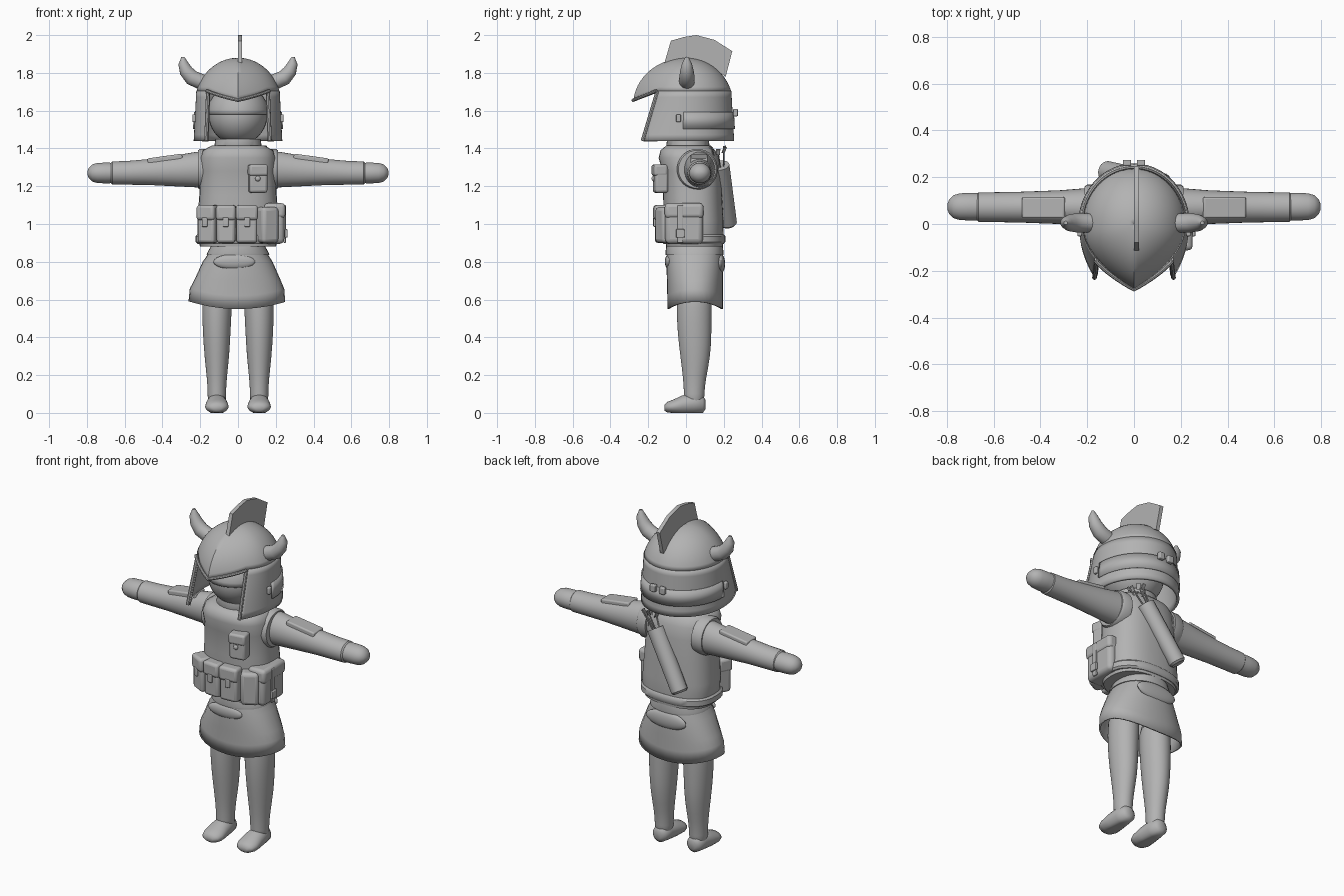
import bpy, bmesh, math
from mathutils import Vector, Matrix

if "Cube" in bpy.data.objects:
    bpy.data.objects.remove(bpy.data.objects["Cube"])

grey = bpy.data.materials.new("plain grey")
grey.use_nodes = True
COLOUR = (0.45, 0.45, 0.45, 1)
grey.diffuse_color = COLOUR
grey.node_tree.nodes["Principled BSDF"].inputs["Base Color"].default_value = COLOUR


def finish(name, bm, angle=40, solid=0, bevel=0, subdiv=0):
    bmesh.ops.recalc_face_normals(bm, faces=bm.faces[:])
    me = bpy.data.meshes.new(name)
    bm.to_mesh(me)
    bm.free()
    me.materials.append(grey)
    ob = bpy.data.objects.new(name, me)
    bpy.context.collection.objects.link(ob)
    if solid:
        m = ob.modifiers.new("thickness", "SOLIDIFY")
        m.thickness = solid
    if bevel:
        m = ob.modifiers.new("round edges", "BEVEL")
        m.width, m.segments = bevel, 3
    if subdiv:
        ob.modifiers.new("smooth", "SUBSURF").levels = subdiv
        ob.modifiers["smooth"].render_levels = subdiv
    bpy.ops.object.select_all(action="DESELECT")
    ob.select_set(True)
    bpy.context.view_layer.objects.active = ob
    bpy.ops.object.shade_smooth_by_angle(angle=math.radians(angle))
    return ob


def skin(bm, rows, closed=True, caps=True):
    n = len(rows[0])
    for a, b in zip(rows, rows[1:]):
        for i in range(n if closed else n - 1):
            j = (i + 1) % n
            bm.faces.new((a[i], a[j], b[j], b[i]))
    if caps:
        bm.faces.new(rows[0])
        bm.faces.new(rows[-1])


def loft(name, rings, axis=2, power=1.0, caps=True, shape=None, **kw):
    """Rings are (position on axis, centre 1, centre 2, radius 1, radius 2)."""
    bm, rows = bmesh.new(), []
    for p, c1, c2, r1, r2 in rings:
        row = []
        for k in range(32):
            a = math.tau * k / 32
            c, s = math.cos(a), math.sin(a)
            co = [c1 + r1 * math.copysign(abs(c) ** power, c),
                  c2 + r2 * math.copysign(abs(s) ** power, s)]
            co.insert(axis, p)
            row.append(bm.verts.new(shape(co) if shape else co))
        rows.append(row)
    skin(bm, rows, caps=caps)
    return finish(name, bm, **kw)


def tube(name, points, radii, ref=(0, 1, 0), n=16):
    bm, rows = bmesh.new(), []
    pts = [Vector(p) for p in points]
    for i, p in enumerate(pts):
        t = (pts[min(i + 1, len(pts) - 1)] - pts[max(i - 1, 0)]).normalized()
        u = t.cross(Vector(ref)).normalized()
        v = t.cross(u)
        rows.append([bm.verts.new(p + radii[i] * (u * math.cos(math.tau * k / n) + v * math.sin(math.tau * k / n)))
                     for k in range(n)])
    skin(bm, rows)
    return finish(name, bm)


def box(name, centre, size, yaw=0, tilt=0, bevel=0.015):
    bm = bmesh.new()
    bmesh.ops.create_cube(bm, size=1, matrix=Matrix.Diagonal((*size, 1)))
    bm.transform(Matrix.Translation(centre) @ Matrix.Rotation(math.radians(yaw), 4, "Z")
                 @ Matrix.Rotation(math.radians(tilt), 4, "Y"))
    return finish(name, bm, bevel=bevel)


def ball(name, centre, size, upper_only=False):
    bm = bmesh.new()
    bmesh.ops.create_uvsphere(bm, u_segments=32, v_segments=20, radius=1)
    if upper_only:
        bmesh.ops.delete(bm, geom=[v for v in bm.verts if v.co.z < -0.01], context="VERTS")
    bm.transform(Matrix.Translation(centre) @ Matrix.Diagonal((*size, 1)))
    return finish(name, bm, solid=0.01 if upper_only else 0)


# Helmet outline: u is 0 at the pointed front, 0.5 at the side, 1 at the back
def outline(u):
    a, s = abs(u), math.copysign(1, u)
    if a < 0.5:
        t = 1 - 2 * a
        return s * 0.23 * (1 - t ** 2.2), -0.28 * t
    ang = (a - 0.5) * math.pi
    return s * 0.23 * math.cos(ang), 0.25 * math.sin(ang)


CHEEK = 0.22


def brow(u):
    return 1.655 + 0.05 * min(abs(u) / CHEEK, 1)


def cheek_point(u, f, grow=1.0):
    x, y = outline(u)
    w = max(0, (0.5 - abs(u)) / (0.5 - CHEEK))
    k = 0.96 + 0.06 * f
    return x * k * grow, (y * k - 0.07 * f * w) * grow, brow(u) + (1.44 - brow(u)) * f


# Helmet shell with a face opening
bm = bmesh.new()
us = [i * CHEEK / 8 for i in range(9)] + [CHEEK + (1 - CHEEK) * i / 28 for i in range(1, 29)]
us = [-u for u in reversed(us[1:])] + us
rows = []
for i in range(15):
    row = []
    for u in us:
        phi = max(0.004, math.acos((brow(u) - 1.63) / 0.25) * i / 14)
        x, y = outline(u)
        row.append(bm.verts.new((x * math.sin(phi), y * math.sin(phi), 1.63 + 0.25 * math.cos(phi))))
    rows.append(row)
skin(bm, rows, closed=False, caps=False)
for side in (-1, 1):
    cols = [u for u in us if u * side >= CHEEK - 0.001]
    skin(bm, [[bm.verts.new(cheek_point(u, f / 8)) for u in cols] for f in range(9)],
         closed=False, caps=False)
bmesh.ops.remove_doubles(bm, verts=bm.verts[:], dist=0.0005)
finish("helmet_shell", bm, solid=0.016)

# Raised band round the back of the helmet
bm = bmesh.new()
skin(bm, [[bm.verts.new(cheek_point(0.48 + 1.04 * i / 40 if i <= 20 else -(1.52 - 1.04 * i / 40), f, 1.03))
           for i in range(41)] for f in (0.42, 0.76)], closed=False, caps=False)
finish("helmet_band", bm, solid=0.012)

# Trim along the brow and cheek edges
front = [u for u in us if abs(u) <= CHEEK + 0.001]
tube("brow_trim", [(*outline(u), brow(u)) for u in front], [0.009] * len(front), ref=(0, 0, 1), n=8)
for side, label in ((1, "left"), (-1, "right")):
    tube(label + "_cheek_trim", [cheek_point(side * CHEEK, f / 6) for f in range(7)], [0.01] * 7, n=8)
    box(label + "_helmet_buckle", (side * 0.03, 0.262, 1.59), (0.035, 0.025, 0.04), bevel=0.005)
    box(label + "_helmet_hinge", (side * 0.232, -0.04, 1.56), (0.02, 0.025, 0.04), bevel=0.005)
    # Horns
    tube(label + "_horn", [(side * x, 0.005, z) for x, z in
                           ((0.15, 1.74), (0.2, 1.755), (0.245, 1.775), (0.275, 1.81), (0.29, 1.85), (0.292, 1.885))],
         [0.04, 0.041, 0.041, 0.036, 0.026, 0.008])

# Crest
bm = bmesh.new()
crest = [(-0.115, 1.85), (-0.08, 1.97), (-0.01, 1.99), (0.055, 2.0), (0.15, 1.975),
         (0.245, 1.915), (0.21, 1.78), (0.13, 1.83), (0, 1.865)]
face = bm.faces.new([bm.verts.new((0, y, z)) for y, z in crest])
ext = bmesh.ops.extrude_face_region(bm, geom=[face])
bmesh.ops.translate(bm, verts=[g for g in ext["geom"] if isinstance(g, bmesh.types.BMVert)], vec=(0.022, 0, 0))
finish("helmet_crest", bm)

# Head
ball("head", (0, 0, 1.575), (0.155, 0.17, 0.155))
ball("face_visor", (0, 0, 1.58), (0.165, 0.182, 0.16), upper_only=True)
loft("neck_collar", [(1.34, 0, 0.015, 0.13, 0.125), (1.4, 0, 0.01, 0.115, 0.11),
                     (1.41, 0, 0.01, 0.125, 0.115), (1.45, 0, 0.01, 0.12, 0.11)])

# Vest
loft("vest", [(0.88, 0, 0.045, 0.2, 0.15), (0.92, 0, 0.045, 0.215, 0.155), (1.02, 0, 0.04, 0.215, 0.158),
              (1.15, 0, 0.035, 0.205, 0.156), (1.28, 0, 0.03, 0.2, 0.155), (1.35, 0, 0.015, 0.2, 0.16),
              (1.39, 0, 0.01, 0.185, 0.145), (1.415, 0, 0.01, 0.14, 0.115)], power=0.8, angle=60)
loft("waist_belt", [(0.895, 0, 0.04, 0.215, 0.16), (0.905, 0, 0.04, 0.225, 0.168),
                    (0.935, 0, 0.04, 0.225, 0.168), (0.945, 0, 0.04, 0.215, 0.16)], power=0.8)

# Pouches
for label, x, y, yaw, w in (("right", -0.155, -0.1, -28, 0.1), ("middle", -0.062, -0.122, -4, 0.098),
                            ("centre", 0.045, -0.122, 4, 0.11)):
    turn = Matrix.Rotation(math.radians(yaw), 3, "Z")
    for part, off, size in (("pouch", (0, 0, 0.995), (w, 0.08, 0.19)),
                            ("pouch_flap", (0, -0.008, 1.06), (w + 0.006, 0.082, 0.08)),
                            ("pouch_clasp", (0, -0.045, 1.01), (0.03, 0.012, 0.05))):
        pos = turn @ Vector(off) + Vector((x, y, 0))
        box(label + "_" + part, pos, size, yaw, bevel=0.005 if "clasp" in part else 0.016)
box("corner_pouch", (0.155, -0.105, 0.995), (0.1, 0.09, 0.19), 28, bevel=0.02)
box("side_pouch", (0.19, -0.01, 1.0), (0.11, 0.2, 0.21), bevel=0.025)
box("side_pouch_flap", (0.195, -0.01, 1.07), (0.112, 0.205, 0.08), bevel=0.02)
box("side_pouch_strap", (0.247, -0.03, 1.0), (0.012, 0.03, 0.2), bevel=0.004)
box("side_pouch_buckle", (0.255, -0.03, 0.95), (0.015, 0.045, 0.045), bevel=0.004)
box("chest_pouch", (0.105, -0.135, 1.24), (0.095, 0.07, 0.15), 10, bevel=0.014)
box("chest_pouch_flap", (0.105, -0.14, 1.285), (0.1, 0.072, 0.06), 10, bevel=0.012)
ball("chest_pouch_button", (0.105, -0.172, 1.24), (0.014, 0.01, 0.014))


# Skirt with a hem that rises at the sides
def hem(co):
    if co[2] < 0.65:
        co[2] += 0.6 * co[0] ** 2
    return co


loft("skirt", [(0.9, 0, 0.045, 0.13, 0.135), (0.86, 0, 0.045, 0.145, 0.145), (0.8, -0.002, 0.046, 0.185, 0.15),
               (0.7, -0.003, 0.047, 0.23, 0.148), (0.62, -0.005, 0.048, 0.25, 0.147),
               (0.55, -0.006, 0.048, 0.256, 0.147)],
     power=0.9, caps=False, shape=hem, solid=0.01)
loft("skirt_waistband", [(0.835, 0, 0.045, 0.166, 0.152), (0.845, 0, 0.045, 0.164, 0.154),
                         (0.885, 0, 0.045, 0.142, 0.15)], power=0.9)
ball("front_skirt_fold", (-0.02, -0.09, 0.8), (0.11, 0.022, 0.04))
ball("back_skirt_fold", (0, 0.185, 0.79), (0.13, 0.022, 0.05))

for side, label in ((1, "left"), (-1, "right")):
    # Arms
    loft(label + "_sleeve", [(side * x, 0.072, z, ry, rz) for x, z, ry, rz in
                             ((0.14, 1.29, 0.085, 0.095), (0.22, 1.288, 0.08, 0.094), (0.32, 1.282, 0.072, 0.083),
                              (0.48, 1.275, 0.066, 0.068), (0.58, 1.271, 0.064, 0.063),
                              (0.665, 1.27, 0.063, 0.061), (0.672, 1.27, 0.056, 0.054))], axis=0)
    loft(label + "_hand", [(side * x, 0.074, 1.27, r + 0.004, r) for x, r in
                           ((0.64, 0.053), (0.7, 0.055), (0.745, 0.053), (0.772, 0.045),
                            (0.79, 0.028), (0.798, 0.008))], axis=0, angle=60)
    box(label + "_arm_pad", (side * 0.385, 0.07, 1.335), (0.185, 0.09, 0.05), 0, side * 8, bevel=0.008)
    loft(label + "_armhole", [(side * x, 0.06, 1.29, r, r) for x, r in
                              ((0.15, 0.108), (0.2, 0.108), (0.212, 0.1), (0.212, 0.08))], axis=0)
    # Legs and feet
    loft(label + "_leg", [(z, side * x, y, rx, ry) for z, x, y, rx, ry in
                          ((0.72, 0.105, 0.045, 0.08, 0.095), (0.55, 0.112, 0.043, 0.079, 0.093),
                           (0.42, 0.113, 0.045, 0.073, 0.09), (0.3, 0.112, 0.05, 0.066, 0.08),
                           (0.18, 0.112, 0.045, 0.052, 0.06), (0.1, 0.112, 0.043, 0.048, 0.053),
                           (0.03, 0.112, 0.043, 0.05, 0.055))], subdiv=1, angle=70)
    loft(label + "_foot", [(y, side * x, z, rx, rz) for y, x, z, rx, rz in
                           ((0.103, 0.112, 0.045, 0.02, 0.025), (0.09, 0.112, 0.045, 0.042, 0.045),
                            (0.04, 0.112, 0.05, 0.052, 0.055), (-0.02, 0.112, 0.042, 0.058, 0.05),
                            (-0.07, 0.112, 0.033, 0.062, 0.036), (-0.1, 0.112, 0.03, 0.05, 0.028),
                            (-0.115, 0.112, 0.027, 0.025, 0.014))],
         axis=1, angle=60, shape=lambda co: (co[0], co[1], max(co[2], 0)))

# Quiver and arrows
top, bottom = Vector((0.07, 0.18, 1.31)), Vector((-0.12, 0.225, 0.995))
path = [bottom.lerp(top, f) for f in (0, 0.03, 0.5, 1)]
tube("quiver", path, [0.036, 0.046, 0.048, 0.05])
up = (top - bottom).normalized()
for i in range(6):
    spread = Vector((math.cos(i * 1.05), math.sin(i * 1.05), 0)) * 0.028
    tip = top + up * (0.1 + 0.01 * (i % 3)) + spread * 1.4
    tube("arrow_shaft", [top - up * 0.05 + spread * 0.5, tip], [0.004] * 2, n=6)
    box("arrow_fletching", tip - up * 0.015, (0.004, 0.022, 0.035), i * 50, 30, bevel=0.001)
